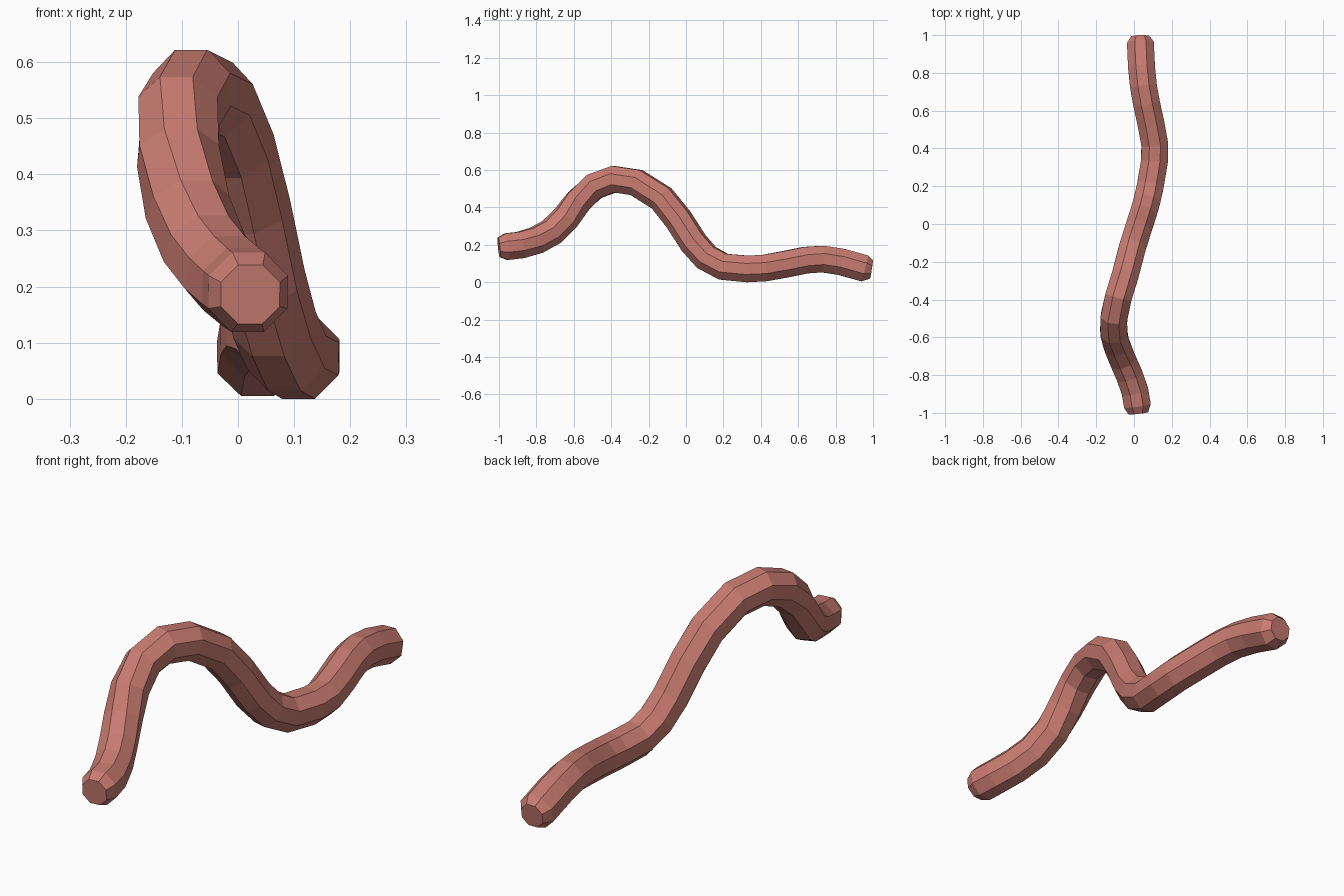
import bpy, bmesh, math
from mathutils import Vector

if "Cube" in bpy.data.objects:
    bpy.data.objects.remove(bpy.data.objects["Cube"])

SIDES = 8
R = 0.077

# Centre line of the worm, front (-y) to back (+y): x, y, z, radius scale
PATH = [
    (0.022, -1.00, 0.188, 0.74), (0.018, -0.96, 0.192, 1), (0.005, -0.885, 0.201, 1),
    (-0.025, -0.80, 0.226, 1), (-0.06, -0.72, 0.27, 1), (-0.09, -0.645, 0.343, 1),
    (-0.107, -0.575, 0.435, 1), (-0.105, -0.49, 0.515, 1), (-0.082, -0.385, 0.553, 1),
    (-0.045, -0.265, 0.535, 1), (-0.01, -0.13, 0.45, 1), (0.018, -0.04, 0.338, 1),
    (0.044, 0.04, 0.213, 1), (0.065, 0.11, 0.134, 1), (0.086, 0.20, 0.085, 1),
    (0.108, 0.33, 0.073, 1), (0.11, 0.42, 0.078, 1), (0.09, 0.53, 0.098, 1),
    (0.066, 0.64, 0.12, 1), (0.05, 0.73, 0.126, 1), (0.04, 0.83, 0.111, 1),
    (0.034, 0.955, 0.076, 1), (0.033, 0.992, 0.07, 0.68),
]

# Sweep an upright octagon along the centre line
pts = [Vector(p[:3]) for p in PATH]
bm = bmesh.new()
rings = []
for i, p in enumerate(pts):
    t = (pts[min(i + 1, len(pts) - 1)] - pts[max(i - 1, 0)]).normalized()
    side = t.cross(Vector((0, 0, 1))).normalized()
    up = side.cross(t)
    r = R * PATH[i][3]
    ring = []
    for k in range(SIDES):
        a = 2 * math.pi * (k + 0.5) / SIDES
        ring.append(bm.verts.new(p + side * (r * math.cos(a)) + up * (r * math.sin(a))))
    rings.append(ring)
for a, b in zip(rings, rings[1:]):
    for k in range(SIDES):
        n = (k + 1) % SIDES
        bm.faces.new((a[k], a[n], b[n], b[k]))

# Flat end caps
bm.faces.new(rings[0])
bm.faces.new(rings[-1])
bmesh.ops.recalc_face_normals(bm, faces=bm.faces)

# Rest on the ground
low = min(v.co.z for v in bm.verts)
bmesh.ops.translate(bm, verts=bm.verts, vec=(0, 0, -low))

mesh = bpy.data.meshes.new("worm_body")
bm.to_mesh(mesh)
bm.free()
mat = bpy.data.materials.new("earthworm pink")
mat.diffuse_color = (0.58, 0.2, 0.165, 1)
mat.use_nodes = True
mat.node_tree.nodes["Principled BSDF"].inputs["Base Color"].default_value = mat.diffuse_color
mesh.materials.append(mat)
bpy.context.collection.objects.link(bpy.data.objects.new("worm_body", mesh))
